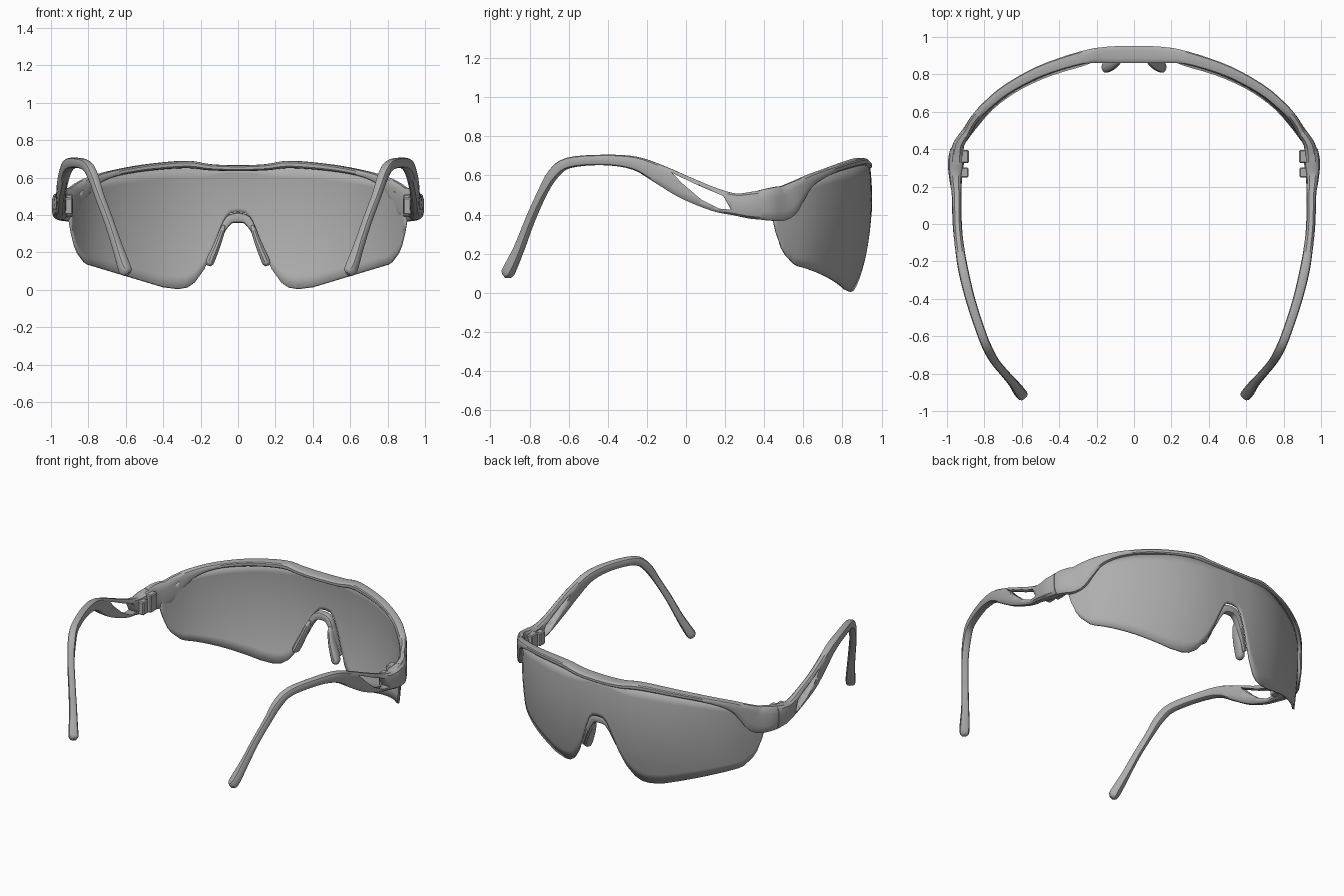
import bpy, bmesh, math
from mathutils import Vector

if "Cube" in bpy.data.objects:
    bpy.data.objects.remove(bpy.data.objects["Cube"])

grey = bpy.data.materials.new("grey plastic")
grey.diffuse_color = (0.42, 0.42, 0.42, 1)
grey.use_nodes = True
grey.node_tree.nodes["Principled BSDF"].inputs["Base Color"].default_value = grey.diffuse_color


def spline(rows, steps):
    """Catmull-Rom through rows of numbers."""
    out = []
    n = len(rows)
    for i in range(n - 1):
        a, b, c, d = (rows[max(i - 1, 0)], rows[i], rows[i + 1], rows[min(i + 2, n - 1)])
        for k in range(steps):
            t = k / steps
            out.append([0.5 * (2 * q + (r - p) * t + (2 * p - 5 * q + 4 * r - s) * t * t
                               + (3 * q - p - 3 * r + s) * t ** 3)
                        for p, q, r, s in zip(a, b, c, d)])
    out.append(list(rows[-1]))
    return out


def lerp(table, x):
    for (x0, v0), (x1, v1) in zip(table, table[1:]):
        if x <= x1:
            return v0 + (v1 - v0) * (x - x0) / (x1 - x0)
    return table[-1][1]


def finish(name, bm, angle=35):
    bmesh.ops.recalc_face_normals(bm, faces=bm.faces)
    me = bpy.data.meshes.new(name)
    bm.to_mesh(me)
    bm.free()
    me.materials.append(grey)
    ob = bpy.data.objects.new(name, me)
    bpy.context.collection.objects.link(ob)
    bpy.ops.object.select_all(action='DESELECT')
    bpy.context.view_layer.objects.active = ob
    ob.select_set(True)
    bpy.ops.object.shade_smooth_by_angle(angle=math.radians(angle))
    return ob


def apply(ob, kind, **settings):
    mod = ob.modifiers.new(kind.title(), kind)
    for key, value in settings.items():
        setattr(mod, key, value)
    bpy.context.view_layer.objects.active = ob
    bpy.ops.object.modifier_apply(modifier=mod.name)


def loft(name, rows, steps=4, power=0.6, sides=12, upright=False):
    """Sweep a rounded section along rows of x, y, z, width, height."""
    rows = spline(rows, steps)
    pts = [Vector(r[:3]) for r in rows]
    bm = bmesh.new()
    rings = []
    for i, (x, y, z, w, h) in enumerate(rows):
        t = (pts[min(i + 1, len(pts) - 1)] - pts[max(i - 1, 0)]).normalized()
        if upright:
            side = Vector((0, 1, 0))
            up = t.cross(side).normalized()
        else:
            side = t.cross(Vector((0, 0, 1))).normalized()
            up = side.cross(t)
        ring = []
        for k in range(sides):
            a = 2 * math.pi * (k + 0.5) / sides
            c, s = math.cos(a), math.sin(a)
            ring.append(bm.verts.new(pts[i] + side * math.copysign(abs(c) ** power, c) * w / 2
                                     + up * math.copysign(abs(s) ** power, s) * h / 2))
        rings.append(ring)
    for a, b in zip(rings, rings[1:]):
        for k in range(sides):
            bm.faces.new((a[k], a[(k + 1) % sides], b[(k + 1) % sides], b[k]))
    bm.faces.new(rings[0])
    bm.faces.new(rings[-1])
    return finish(name, bm)


def mirrored(rows):
    return [(-r[0],) + tuple(r[1:]) for r in reversed(rows[1:])] + rows


def mirror(ob):
    apply(ob, 'MIRROR', use_axis=(True, False, False), use_mirror_merge=False)


# Wraparound lens: plan curve, top edge and bottom edge with the nose notch
plan = spline([(0, .945), (.2, .932), (.4, .88), (.6, .78), (.75, .665), (.84, .555), (.9, .45)], 6)
top = spline([(0, .645), (.3, .66), (.5, .64), (.7, .60), (.82, .55), (.875, .48), (.9, .40)], 6)
bottom = [(0, .415), (.04, .41), (.07, .38), (.1, .31), (.14, .2), (.18, .11), (.23, .04), (.27, .013),
          (.32, .005), (.4, .015), (.6, .075), (.8, .135), (.84, .16), (.87, .23), (.89, .31), (.9, .37)]
xs = sorted(set([0, .02, .04, .055, .07, .085, .1, .12, .14, .16, .18, .2, .23, .25, .27, .295, .32, .36]
                + [.4 + .04 * i for i in range(11)] + [.82, .855, .87, .88, .89, .9]))
xs = [-x for x in reversed(xs[1:])] + xs
bm = bmesh.new()
cols = []
for x in xs:
    u = abs(x)
    lo, hi, y = lerp(bottom, u), lerp(top, u), lerp(plan, u)
    zs = [lo + (hi - lo) * k / 10 for k in range(11)]
    cols.append([bm.verts.new((x, y - .32 * (z - .47) ** 2, z)) for z in zs])
for a, b in zip(cols, cols[1:]):
    for k in range(10):
        bm.faces.new((a[k], b[k], b[k + 1], a[k + 1]))
lens = finish("lens", bm)
apply(lens, 'SOLIDIFY', thickness=0.014, offset=0)

# Brow bar widening into the side end pieces
loft("brow_frame", mirrored([
    (0, .907, .65, .092, .032), (.15, .904, .655, .088, .034), (.28, .888, .670, .072, .04),
    (.5, .817, .652, .062, .036), (.68, .72, .618, .055, .036), (.79, .63, .572, .05, .065),
    (.85, .565, .515, .045, .125), (.89, .50, .462, .05, .18), (.935, .43, .452, .06, .17),
    (.948, .37, .449, .075, .15)]))

# Temple arms running back and hooking down behind the ears
temple = loft("temple_arm", [
    (.948, .40, .449, .07, .155), (.952, .33, .447, .088, .14), (.954, .25, .452, .07, .115),
    (.948, .15, .475, .055, .12), (.945, 0, .536, .05, .12), (.932, -.13, .603, .05, .10),
    (.91, -.26, .662, .055, .07), (.87, -.42, .679, .052, .055), (.81, -.60, .664, .05, .055),
    (.775, -.68, .605, .05, .055), (.74, -.74, .50, .045, .045), (.69, -.80, .365, .045, .045),
    (.645, -.852, .23, .05, .05), (.61, -.90, .125, .062, .06), (.597, -.915, .095, .055, .055),
    (.59, -.922, .083, .025, .025)])

# Slot cut through each temple
bm = bmesh.new()
slot = [(.23, .425), (.19, .495), (.06, .55), (-.07, .612), (-.02, .56), (.08, .475), (.17, .43)]
inner, outer = ([bm.verts.new((x, y, z)) for y, z in slot] for x in (.8, 1.1))
bm.faces.new(inner)
bm.faces.new(outer)
for i in range(len(slot)):
    j = (i + 1) % len(slot)
    bm.faces.new((inner[i], inner[j], outer[j], outer[i]))
cutter = finish("slot_cutter", bm)
cutter.hide_render = True
apply(temple, 'BOOLEAN', object=cutter, operation='DIFFERENCE', solver='EXACT')
bpy.data.objects.remove(cutter)
mirror(temple)

# Hinge blocks on the inner side of each end piece
bm = bmesh.new()
for y, z, size in ((.36, .45, (.05, .07, .12)), (.275, .447, (.045, .055, .09))):
    made = bmesh.ops.create_cube(bm, size=1)["verts"]
    bmesh.ops.scale(bm, vec=size, verts=made)
    bmesh.ops.translate(bm, vec=(.908, y, z), verts=made)
bmesh.ops.bevel(bm, geom=bm.edges[:], offset=.006, segments=1, affect='EDGES')
mirror(finish("hinge_block", bm))

# Nose bridge arch and the two soft pads hanging from it
loft("nose_bridge", mirrored([
    (0, .915, .385, .05, .055), (.045, .912, .375, .05, .05), (.08, .905, .325, .05, .035),
    (.115, .895, .245, .045, .025), (.15, .88, .165, .035, .02)]), upright=True)
pad = loft("nose_pad", [
    (.075, .885, .345, .02, .012), (.085, .875, .315, .05, .03), (.108, .86, .25, .065, .038),
    (.135, .848, .185, .07, .045), (.152, .84, .145, .06, .045), (.158, .838, .128, .025, .02)],
    power=.85, upright=True)
mirror(pad)
